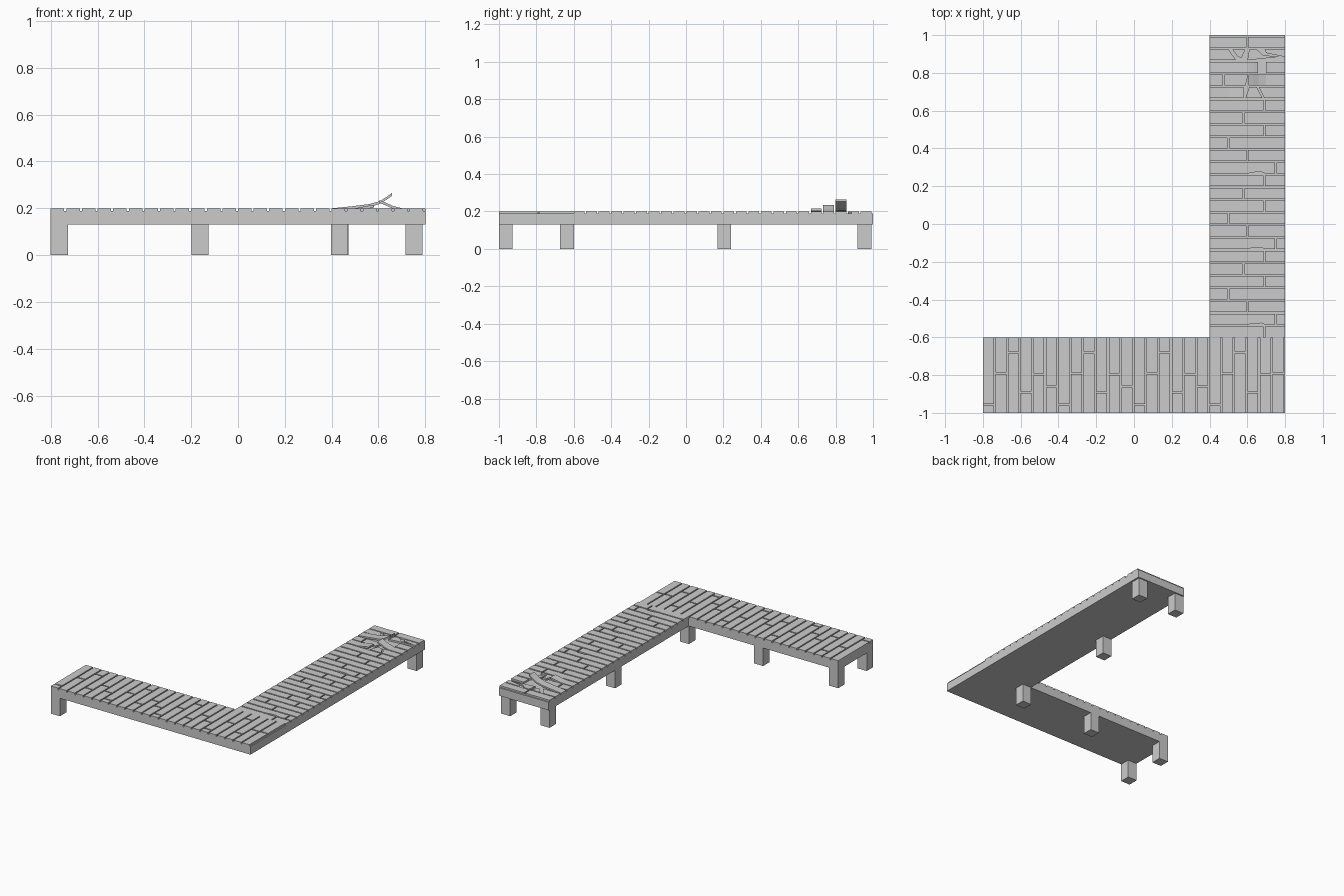
import bpy, bmesh

if "Cube" in bpy.data.objects:
    bpy.data.objects.remove(bpy.data.objects["Cube"])

PITCH, GAP = 1.6 / 24, 0.009
BASE_Z, DECK_Z, TOP_Z = 0.13, 0.188, 0.2


def finish(bm, name):
    bmesh.ops.recalc_face_normals(bm, faces=bm.faces)
    me = bpy.data.meshes.new(name)
    bm.to_mesh(me)
    bm.free()
    ob = bpy.data.objects.new(name, me)
    bpy.context.collection.objects.link(ob)
    return ob


def prism(bm, pts, offset):
    """Extrude a closed outline of 3D points along an offset vector."""
    face = bm.faces.new([bm.verts.new(p) for p in pts])
    new = bmesh.ops.extrude_face_region(bm, geom=[face])["geom"]
    bmesh.ops.translate(bm, vec=offset,
                        verts=[v for v in new if isinstance(v, bmesh.types.BMVert)])


def flat_plank(bm, outline, swap=False):
    """Outline is (along, across); swap lays the plank along y."""
    pts = [(v, u, DECK_Z - 0.002) if swap else (u, v, DECK_Z - 0.002) for u, v in outline]
    prism(bm, pts, (0, 0, TOP_Z - DECK_Z + 0.002))


def plank_row(bm, start, end, v, joints, swap, chipped):
    """One row of planks, split at its joints, with an optional worn edge."""
    w = v + PITCH - GAP
    edges = [start] + joints + [end]
    for k in range(len(edges) - 1):
        a = edges[k] + (GAP / 2 if k else 0)
        b = edges[k + 1] - (GAP / 2 if k < len(edges) - 2 else 0)
        outline = [(a, v)]
        m = start + 0.25
        if chipped and a < m - 0.05 and b > m + 0.05:
            outline += [(m - .045, v), (m - .03, v + .007), (m + .025, v + .008), (m + .045, v)]
        outline += [(b, v), (b, w), (a, w)]
        flat_plank(bm, outline, swap)


# L-shaped deck base
bm = bmesh.new()
prism(bm, [(x, y, BASE_Z) for x, y in
           [(-.8, -1), (.8, -1), (.8, 1), (.4, 1), (.4, -.6), (-.8, -.6)]],
      (0, 0, DECK_Z - BASE_Z))
finish(bm, "deck_base")

# Square legs
LEG = 0.073
for i, (x, y) in enumerate([(-.8, -1), (-.8, -.673), (-.198, -.673), (.397, -.673),
                            (.4, .168), (.4, .918), (.715, .918)]):
    bm = bmesh.new()
    prism(bm, [(x, y, 0), (x + LEG, y, 0), (x + LEG, y + LEG, 0), (x, y + LEG, 0)],
          (0, 0, BASE_Z + 0.01))
    finish(bm, f"leg_{i + 1}")

# Planks of the front arm, running along y
front_joints = [[-.957], [-.79], [-.68], [-.89], [-.795], [-.86]]
bm = bmesh.new()
for i in range(24):
    joints = [-.79] if i == 23 else front_joints[i % 6]
    plank_row(bm, -1, -.6, -.8 + i * PITCH, joints, True, i % 6 == 1)
finish(bm, "front_arm_planks")

# Planks of the side arm, running along x; rows 19 to 22 are broken
side_joints = [[.69], [.75], [.6], [.5], [.69], [.58]]
bm = bmesh.new()
for i in list(range(19)) + [23]:
    joints = [.6] if i == 23 else side_joints[i % 6]
    plank_row(bm, .4, .8, -.6 + i * PITCH, joints, False, i % 6 == 1)
finish(bm, "side_arm_planks")

# Flat splintered leftovers around the hole
bm = bmesh.new()
for outline in [
    [(.4, .867), (.54, .867), (.5, .925), (.4, .925)],
    [(.6, .867), (.77, .885), (.68, .895), (.65, .925), (.61, .925)],
    [(.7, .905), (.8, .885), (.8, .925), (.69, .925)],
    [(.52, .925), (.55, .885), (.57, .88), (.59, .925)],
    [(.7, .8), (.8, .8), (.8, .858), (.7, .858)],
    [(.4, .733), (.47, .733), (.47, .791), (.4, .791)],
    [(.48, .733), (.59, .733), (.605, .791), (.48, .791)],
    [(.7, .733), (.8, .733), (.8, .791), (.7, .791)],
    [(.4, .667), (.5, .667), (.5, .725), (.4, .725)],
    [(.59, .667), (.68, .667), (.65, .725), (.61, .725)],
    [(.69, .667), (.8, .667), (.8, .725), (.66, .725)],
]:
    flat_plank(bm, outline)
finish(bm, "splintered_planks")


# Bent planks sticking up, each a strip following a side profile (x, z)
def bent_plank(name, profile, y):
    bm = bmesh.new()
    t = 0.012
    for (x0, z0), (x1, z1) in zip(profile, profile[1:]):
        prism(bm, [(x0, y, z0 - t), (x1, y, z1 - t), (x1, y, z1), (x0, y, z0)],
              (0, PITCH - GAP, 0))
    bmesh.ops.remove_doubles(bm, verts=bm.verts, dist=1e-5)
    inner = [f for f in bm.faces if all(len(e.link_faces) > 2 for e in f.edges)]
    bmesh.ops.delete(bm, geom=inner, context='FACES')
    finish(bm, name)


bent_plank("bent_plank_high", [(.4, .2), (.48, .208), (.56, .218), (.605, .23),
                               (.635, .249), (.657, .265)], .8)
bent_plank("bent_plank_mid", [(.7, .2), (.66, .211), (.63, .225), (.605, .235)], .733)
bent_plank("bent_plank_low", [(.5, .2), (.54, .208), (.58, .215)], .667)
